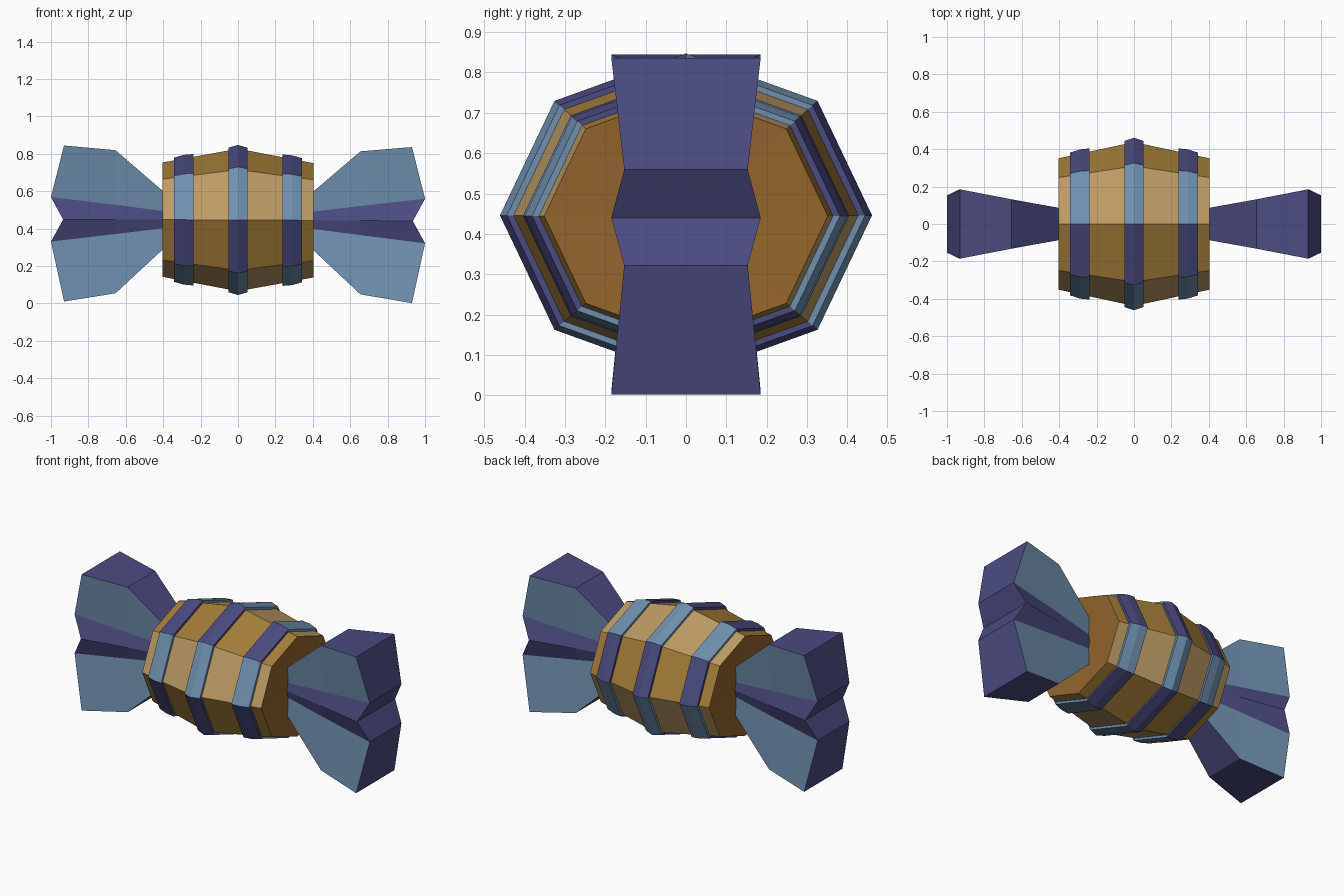
import bpy, bmesh, math

if "Cube" in bpy.data.objects:
    bpy.data.objects.remove(bpy.data.objects["Cube"])

SIDES = 8
CZ = 0.446          # height of the long axis
FLAT = 0.87         # height / depth ratio of the barrel
TILT = -0.0045      # very slight lean along x


def material(name, rgb):
    m = bpy.data.materials.new(name)
    m.diffuse_color = (*rgb, 1)
    m.use_nodes = True
    m.node_tree.nodes["Principled BSDF"].inputs["Base Color"].default_value = m.diffuse_color
    return m


BLUE = material("light_blue", (0.16, 0.28, 0.43))
PURPLE = material("purple", (0.07, 0.07, 0.22))
TAN = material("tan", (0.51, 0.33, 0.13))
GOLD = material("gold", (0.38, 0.21, 0.04))
BROWN = material("brown", (0.30, 0.13, 0.026))


def finish(name, bm, mats):
    bmesh.ops.recalc_face_normals(bm, faces=bm.faces)
    for v in bm.verts:
        v.co.z += CZ + TILT * v.co.x
    mesh = bpy.data.meshes.new(name)
    bm.to_mesh(mesh)
    bm.free()
    for m in mats:
        mesh.materials.append(m)
    obj = bpy.data.objects.new(name, mesh)
    bpy.context.collection.objects.link(obj)
    return obj


def lathe(bm, profile, closed=False):
    """Eight-sided sweep about x, colours alternating from side to side."""
    rings = []
    for x, r in profile:
        angles = [2 * math.pi * k / SIDES for k in range(SIDES)]
        rings.append([bm.verts.new((x, r * math.cos(a), FLAT * r * math.sin(a)))
                      for a in angles])
    pairs = list(zip(rings, rings[1:]))
    if closed:
        pairs.append((rings[-1], rings[0]))
    for a, b in pairs:
        for k in range(SIDES):
            j = (k + 1) % SIDES
            bm.faces.new((a[k], a[j], b[j], b[k])).material_index = k % 2
    return rings


def body_r(x):
    return 0.438 - 0.215 * abs(x)


# Barrel body with slightly dished ends
bm = bmesh.new()
rings = lathe(bm, [(x, body_r(x)) for x in (-0.403, 0, 0.403)])
for ring, x in ((rings[0], -0.385), (rings[-1], 0.385)):
    hub = bm.verts.new((x, 0, 0))
    for k in range(SIDES):
        bm.faces.new((ring[k], ring[(k + 1) % SIDES], hub)).material_index = 2
finish("candy_body", bm, (GOLD, TAN, BROWN))

# Three raised bands
for name, c in (("left_band", -0.29), ("middle_band", 0), ("right_band", 0.29)):
    bm = bmesh.new()
    h = 0.052
    lathe(bm, [(c - h, body_r(c - h) - 0.02), (c - h, body_r(c - h) + 0.017),
               (c, body_r(c) + 0.023),
               (c + h, body_r(c + h) + 0.017), (c + h, body_r(c + h) - 0.02)],
          closed=True)
    finish(name, bm, (PURPLE, BLUE))

# Flared wrapper ends: rows run from top to bottom, each point is (x, half depth, z)
ROWS = [
    [(0.39, 0.084, 0.143), (0.655, 0.132, 0.370), (0.93, 0.185, 0.394)],
    [(0.39, 0.072, 0.045), (0.655, 0.110, 0.078), (1.00, 0.153, 0.118)],
    [(0.39, 0.084, 0.000), (0.655, 0.132, 0.000), (0.935, 0.185, -0.002)],
    [(0.39, 0.072, -0.045), (0.655, 0.110, -0.078), (1.00, 0.153, -0.120)],
    [(0.39, 0.084, -0.148), (0.655, 0.132, -0.395), (0.93, 0.185, -0.440)],
]


def wrapper(name, side):
    bm = bmesh.new()
    front, back = ([[bm.verts.new((side * x, s * y, z)) for x, y, z in row]
                    for row in ROWS] for s in (-1, 1))
    for grid in (front, back):
        for i in range(4):
            for j in range(2):
                f = bm.faces.new((grid[i][j], grid[i][j + 1],
                                  grid[i + 1][j + 1], grid[i + 1][j]))
                f.material_index = 1 if i in (0, 3) else 0
    # Rim joining the front and back skins
    rim = ([(0, j) for j in range(3)] + [(i, 2) for i in range(1, 5)]
           + [(4, 1), (4, 0)] + [(i, 0) for i in (3, 2, 1)])
    for (a, b), (c, d) in zip(rim, rim[1:] + rim[:1]):
        bm.faces.new((front[a][b], front[c][d], back[c][d], back[a][b]))
    finish(name, bm, (PURPLE, BLUE))


wrapper("left_wrapper_end", -1)
wrapper("right_wrapper_end", 1)
